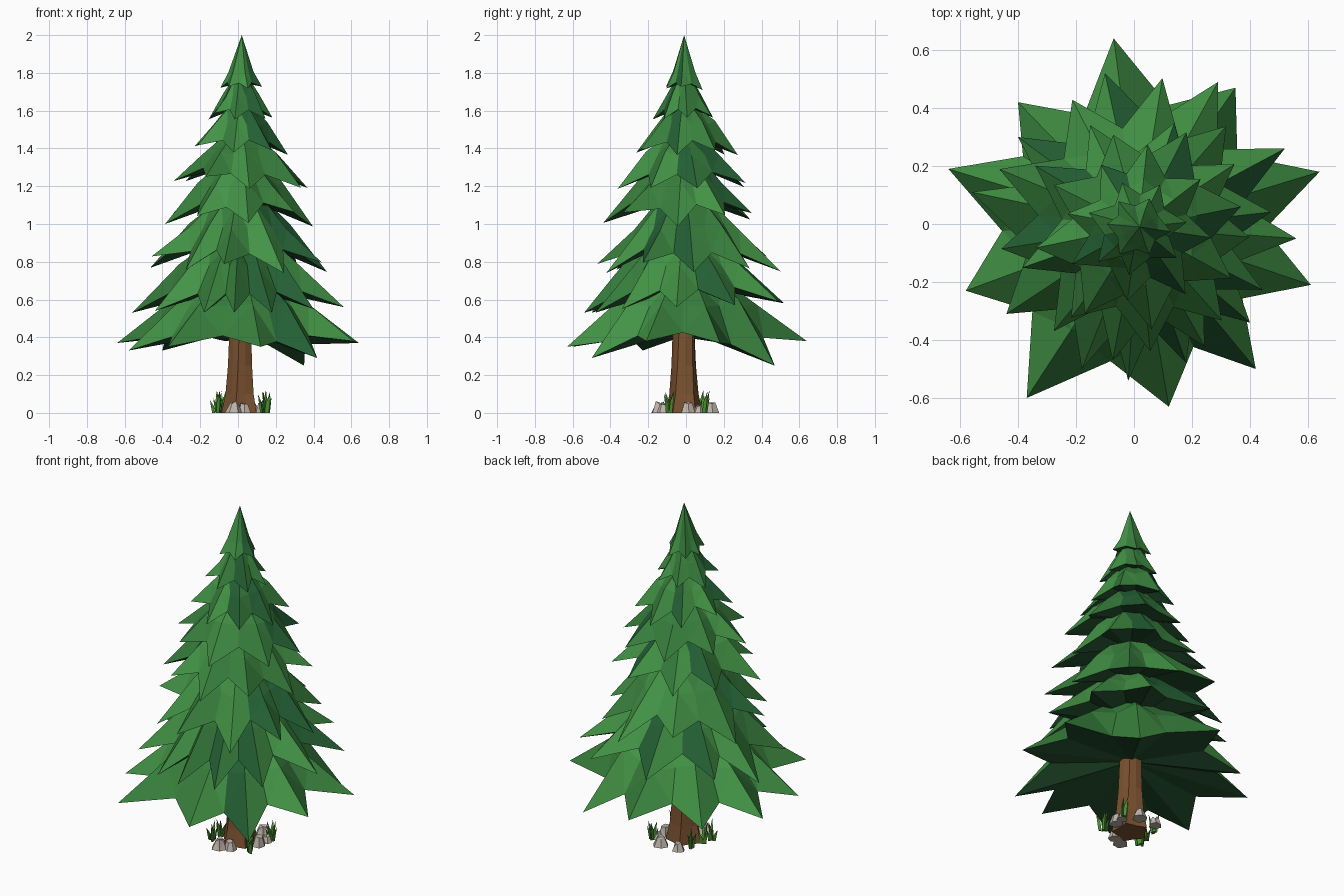
import bpy, bmesh, random
from math import cos, sin, pi, atan2, hypot, radians
from mathutils import Vector

if "Cube" in bpy.data.objects:
    bpy.data.objects.remove(bpy.data.objects["Cube"])

random.seed(7)
CX, CY = 0.015, -0.01


def mat(name, rgb):
    m = bpy.data.materials.new(name)
    m.diffuse_color = (*rgb, 1)
    m.use_nodes = True
    m.node_tree.nodes["Principled BSDF"].inputs["Base Color"].default_value = m.diffuse_color
    return m


GREENS = [mat("leaf_light", (0.055, 0.29, 0.06)), mat("leaf_mid", (0.038, 0.21, 0.045)),
          mat("leaf_dark", (0.017, 0.115, 0.034))]
UNDER = mat("leaf_under", (0.018, 0.085, 0.028))
BARK = mat("bark", (0.2, 0.085, 0.03))
STONE = mat("stone", (0.52, 0.46, 0.4))
GRASS = mat("grass", (0.07, 0.27, 0.03))


def finish(bm, name, mats):
    bmesh.ops.recalc_face_normals(bm, faces=bm.faces)
    me = bpy.data.meshes.new(name)
    bm.to_mesh(me)
    bm.free()
    for m in mats:
        me.materials.append(m)
    ob = bpy.data.objects.new(name, me)
    bpy.context.collection.objects.link(ob)
    return ob


def polar(a, r, z):
    return (CX + r * cos(a), CY + r * sin(a), z)


# Star-shaped skirt of pointed branches: tips are (angle, radius, z)
def tier(name, tips, mid_z, top_r, top_z, under_z, mid_f=0.57, notch=0.67, rise=0.38):
    bm = bmesh.new()
    n = len(tips)
    outer, mid, top = [], [], []
    for i, (a, r, z) in enumerate(tips):
        a2, r2, z2 = tips[(i + 1) % n]
        if a2 <= a:
            a2 += 2 * pi
        av, rv = (a + a2) / 2, (r + r2) / 2
        gap = (a2 - a) / (2 * pi / n)
        rv *= notch - 0.05 * (gap - 1) + random.uniform(-0.03, 0.03)
        drop = mid_z - z
        outer += [polar(a, r, z), polar(av, rv, (z + z2) / 2 + drop * rise)]
        mid += [polar(a, r * mid_f, mid_z + random.uniform(-.1, .1) * drop),
                polar(av, rv * 0.74, mid_z - drop * 0.05)]
        top.append(polar(a, top_r, top_z))
    outer, mid = [[bm.verts.new(p) for p in ring] for ring in (outer, mid)]
    if top_r:
        top = [bm.verts.new(p) for p in top]
    else:
        top = [bm.verts.new((0.02, CY, top_z))] * n
    base = bm.verts.new((CX, CY, under_z))

    def face(m, *vs):
        bm.faces.new(vs).material_index = m

    for i in range(n):
        j, k, l = 2 * i, 2 * i + 1, (2 * i + 2) % (2 * n)
        m = random.choice((0, 0, 0, 1, 1))
        m2 = random.choice((0, 1, 1, 2))
        t, t2 = top[i], top[(i + 1) % n]
        face(m, outer[j], outer[k], mid[j])
        face(m, outer[k], mid[k], mid[j])
        face(m2, outer[k], outer[l], mid[l])
        face(m2, outer[k], mid[l], mid[k])
        face(m, mid[j], mid[k], t)
        face(m2, mid[k], mid[l], t2)
        if t is not t2:
            face(m2, mid[k], t2, t)
        face(3, outer[j], base, outer[k])
        face(3, outer[k], base, outer[l])
    if top_r:
        face(0, *top)
    finish(bm, name, GREENS + [UNDER])


def from_xyz(pts):
    out = [(atan2(y - CY, x - CX), hypot(x - CX, y - CY), z) for x, y, z in pts]
    return sorted(out)


def star(n, r, z, turn):
    return [(radians(turn) + (i + random.uniform(-.15, .15)) * 2 * pi / n,
             r * random.uniform(0.9, 1.06), z + random.uniform(-.1, .1) * r)
            for i in range(n)]


# Two lowest skirts follow the measured branch tips
tier("foliage_tier_1", from_xyz([
    (-.07, .64, .38), (.35, .47, .25), (.64, .18, .37), (.61, -.21, .38), (.42, -.5, .29),
    (.12, -.63, .35), (-.37, -.6, .35), (-.58, -.23, .33), (-.64, .19, .37), (-.4, .42, .33)]),
    0.58, 0.24, 0.68, 0.44, 0.6, 0.71, 0.25)
tier("foliage_tier_2", from_xyz([
    (.52, .26, .57), (.29, .49, .59), (.56, -.05, .56), (.4, -.34, .55), (.18, -.48, .53),
    (-.02, -.54, .53), (-.18, -.5, .53), (-.44, -.31, .54), (-.56, .11, .53),
    (-.4, .3, .58), (-.1, .52, .58)]),
    0.79, 0.19, 0.89, 0.68)

# Upper skirts: count, radius, tip z, turn, mid z, top radius, top z
UPPER = [(10, .5, .79, 10, .99, .16, 1.10), (9, .42, 1.02, -5, 1.21, .13, 1.31),
         (8, .36, 1.22, 12, 1.375, .10, 1.46), (8, .275, 1.39, -10, 1.535, .08, 1.61),
         (7, .18, 1.57, 8, 1.68, .05, 1.76)]
for i, (n, r, z, turn, mz, tr, tz) in enumerate(UPPER):
    tier(f"foliage_tier_{i + 3}", star(n, r, z, turn), mz, tr, tz, z + 0.3 * r)
tier("foliage_top", star(6, .112, 1.717, 0), 1.805, 0, 2.0, 1.75, 0.6, 0.7, 0.3)

# Trunk: faceted flare with root lobes at the ground
bm = bmesh.new()
N = 10
rings = []
for r, z, lobe in ((.09, .0, .14), (.074, .1, .1), (.064, .25, .07), (.057, .5, .04)):
    rings.append([bm.verts.new(polar(i * 2 * pi / N + z * 0.4,
                  r * (1 + (lobe if i % 2 else -lobe)), z)) for i in range(N)])
for lo, hi in zip(rings, rings[1:]):
    for i in range(N):
        j = (i + 1) % N
        bm.faces.new((lo[i], lo[j], hi[j], hi[i]))
bm.faces.new(rings[0])
bm.faces.new(rings[-1])
finish(bm, "trunk", [BARK])

# Chunky stones around the base
for i, (x, y, s) in enumerate([(-.02, -.14, .044), (.035, -.12, .04), (.13, .01, .04),
                               (.14, .07, .03), (.07, .135, .042), (-.04, .13, .036)]):
    bm = bmesh.new()
    bmesh.ops.create_cone(bm, segments=6, radius1=s, radius2=s * .55, depth=s * 1.3,
                          cap_ends=True)
    turn = random.uniform(0, pi)
    for v in bm.verts:
        px, py, pz = v.co * random.uniform(0.85, 1.15)
        v.co = Vector((x + px * cos(turn) - py * sin(turn), y + px * sin(turn) + py * cos(turn),
                       0 if pz < 0 else .01 + s * random.uniform(0.75, 1.2)))
    bmesh.ops.triangulate(bm, faces=bm.faces)
    finish(bm, f"stone_{i + 1}", [STONE])

# Grass tufts: thin bent three-sided blades
for i, (x, y) in enumerate([(-.11, -.08), (-.1, -.02), (-.08, .07), (.14, -.09), (.155, .09)]):
    bm = bmesh.new()
    for b in range(6):
        a = random.uniform(0, 2 * pi)
        d = Vector((cos(a), sin(a), 0))
        root = Vector((x, y, 0)) + d * random.uniform(.003, .018)
        h = random.uniform(.06, .12)
        lo = [bm.verts.new(root + .01 * Vector((cos(a + t), sin(a + t), 0)))
              for t in (0, 2.1, 4.2)]
        hi = [bm.verts.new(v.co + d * .006 + Vector((0, 0, h * .5))) for v in lo]
        tip = bm.verts.new(root + d * .022 + Vector((0, 0, h)))
        for p in range(3):
            q = (p + 1) % 3
            bm.faces.new((lo[p], lo[q], hi[q], hi[p]))
            bm.faces.new((hi[p], hi[q], tip))
        bm.faces.new(lo)
    finish(bm, f"grass_tuft_{i + 1}", [GRASS])
